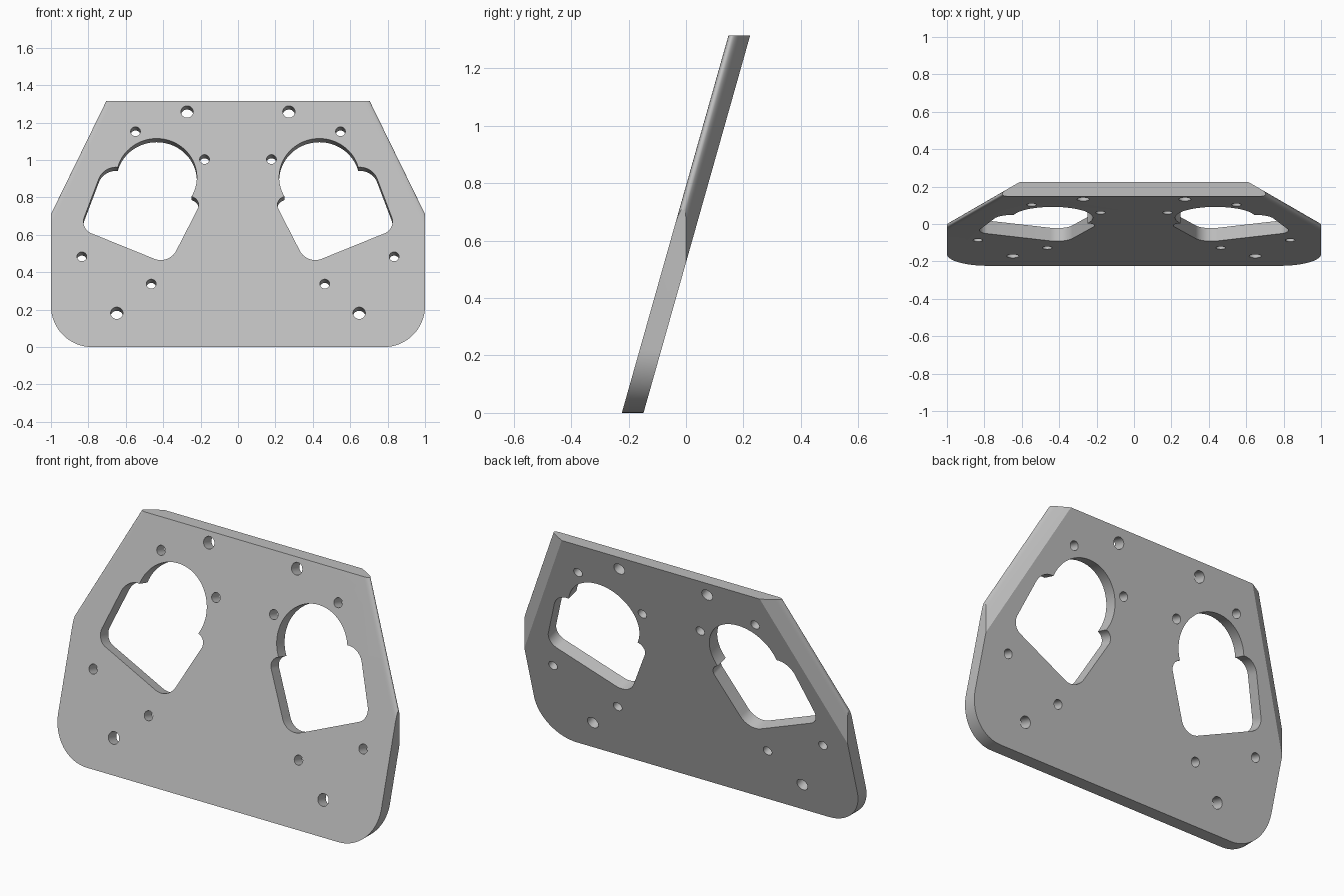
import bpy, bmesh
from math import sin, cos, pi, atan
from mathutils import Vector

cube = bpy.data.objects.get("Cube")
if cube:
    bpy.data.objects.remove(cube)

HEIGHT, SLOPE, DEPTH, FRONT = 1.315, 0.2825, 0.0755, -0.2235
TILT = atan(SLOPE)
INWARD = Vector((0, cos(TILT), -sin(TILT)))   # through the plate, front to back


def make_object(name, bm):
    bmesh.ops.recalc_face_normals(bm, faces=bm.faces)
    mesh = bpy.data.meshes.new(name)
    bm.to_mesh(mesh)
    bm.free()
    obj = bpy.data.objects.new(name, mesh)
    bpy.context.collection.objects.link(obj)
    return obj


def prism(bm, loop, offset):
    """Closed prism from a loop of points swept by an offset."""
    a = [bm.verts.new(p) for p in loop]
    b = [bm.verts.new(p + offset) for p in loop]
    bm.faces.new(a)
    bm.faces.new(b[::-1])
    for i in range(len(a)):
        j = (i + 1) % len(a)
        bm.faces.new((a[j], a[i], b[i], b[j]))


def rounded(corners):
    """Polygon of (x, z, tangent length) corners with smooth rounding."""
    pts = []
    for i, (x, z, t) in enumerate(corners):
        c = Vector((x, z))
        if t == 0:
            pts.append(c)
            continue
        u = (Vector(corners[i - 1][:2]) - c).normalized()
        v = (Vector(corners[(i + 1) % len(corners)][:2]) - c).normalized()
        half = u.angle(v) / 2
        r = t * (sin(half) / cos(half))
        centre = c + (u + v).normalized() * (t / cos(half))
        sweep = pi - 2 * half
        mid = -(u + v).normalized()
        side = (u - v).normalized()
        for k in range(17):
            a = sweep * (0.5 - k / 16)
            pts.append(centre + r * (mid * cos(a) + side * sin(a)))
    return pts


def circle(x, z, r, n=32):
    return [Vector((x + r * cos(2 * pi * k / n), z + r * cos(TILT) * sin(2 * pi * k / n)))
            for k in range(n)]


def through_cutter(name, loops):
    """Mirrored cutters running square through the tilted plate."""
    bm = bmesh.new()
    for loop in loops:
        for s in (1, -1):
            pts = [Vector((s * p.x, FRONT + SLOPE * p.y, p.y)) - INWARD * 0.1 for p in loop]
            prism(bm, pts, INWARD * 0.3)
    return make_object(name, bm)


def boolean(target, cutter, operation):
    cutter.hide_render = True
    mod = target.modifiers.new(cutter.name, 'BOOLEAN')
    mod.operation, mod.object, mod.solver = operation, cutter, 'EXACT'
    bpy.context.view_layer.objects.active = target
    bpy.ops.object.modifier_apply(modifier=mod.name)
    bpy.data.objects.remove(cutter)


# Leaning slab whose sides are trimmed by upright planes at 30 degrees
bm = bmesh.new()
rings = []
for z in (-0.2, HEIGHT):
    yf = FRONT + SLOPE * z
    rings.append([bm.verts.new((s * (1 - 3 ** 0.5 * y), y, z))
                  for s, y in ((-1, yf), (1, yf), (1, yf + DEPTH), (-1, yf + DEPTH))])
low, high = rings
bm.faces.new(low[::-1])
bm.faces.new(high)
for i in range(4):
    j = (i + 1) % 4
    bm.faces.new((low[i], low[j], high[j], high[i]))
# Round the thin front side edges
edges = [bm.edges.get((low[i], high[i])) for i in (0, 1)]
bmesh.ops.bevel(bm, geom=edges, offset=0.064, offset_type='OFFSET', segments=12,
                profile=0.5, affect='EDGES')
plate = make_object("mounting_plate", bm)

# Outer outline with rounded lower corners
bm = bmesh.new()
outline = rounded([(-1, 0, 0.22), (1, 0, 0.22), (1, 1.6, 0), (-1, 1.6, 0)])
prism(bm, [Vector((p.x, -1, p.y)) for p in outline], Vector((0, 2, 0)))
boolean(plate, make_object("outline_cutter", bm), 'INTERSECT')

# Large openings: a round bore overlapping a slanted rounded rectangle
boolean(plate, through_cutter("bore_cutter", [circle(0.435, 0.908, 0.215, 96)]), 'DIFFERENCE')
pocket = rounded([(0.369, 0.44, 0.085), (0.845, 0.633, 0.065),
                  (0.709, 0.992, 0.1), (0.193, 0.783, 0.05)])
boolean(plate, through_cutter("pocket_cutter", [pocket]), 'DIFFERENCE')

# Screw holes
large = [(0.272, 1.258), (0.648, 0.182)]
small = [(0.548, 1.153), (0.179, 1.004), (0.835, 0.484), (0.464, 0.338)]
holes = [circle(x, z, 0.033) for x, z in large] + [circle(x, z, 0.026) for x, z in small]
boolean(plate, through_cutter("hole_cutter", holes), 'DIFFERENCE')

# Plain grey finish
grey = bpy.data.materials.new("plain_grey")
grey.use_nodes = True
colour = (0.52, 0.52, 0.52, 1)
grey.diffuse_color = colour
grey.node_tree.nodes["Principled BSDF"].inputs["Base Color"].default_value = colour
plate.data.materials.clear()
plate.data.materials.append(grey)
for face in plate.data.polygons:
    face.material_index = 0

bpy.ops.object.select_all(action='DESELECT')
plate.select_set(True)
bpy.context.view_layer.objects.active = plate
bpy.ops.object.shade_smooth_by_angle(angle=pi / 6)
